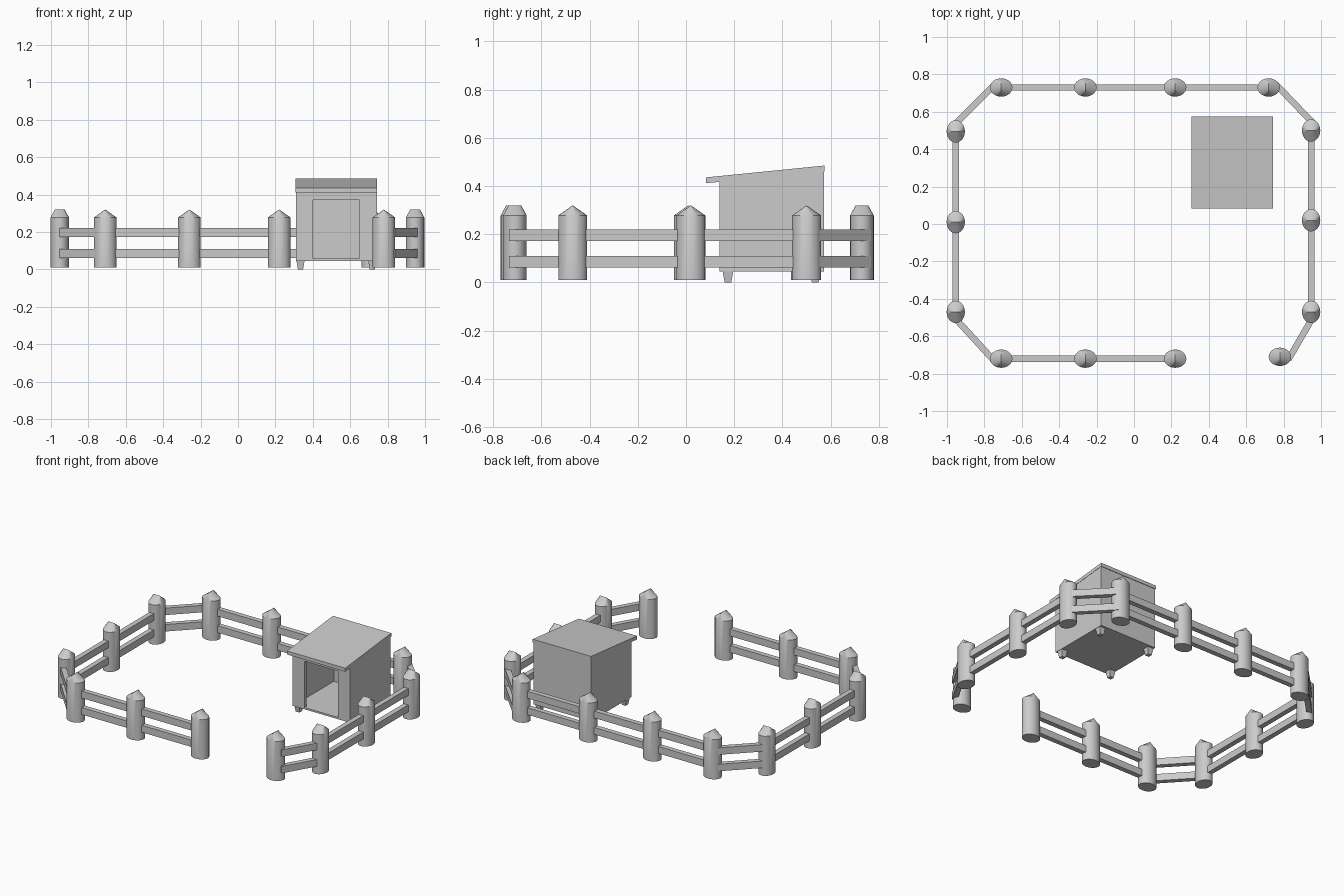
import bpy, bmesh, math
from mathutils import Vector

if "Cube" in bpy.data.objects:
    bpy.data.objects.remove(bpy.data.objects["Cube"])

grey = bpy.data.materials.new("plain grey")
grey.use_nodes = True
COLOUR = (0.6, 0.6, 0.6, 1)
grey.diffuse_color = COLOUR
grey.node_tree.nodes["Principled BSDF"].inputs["Base Color"].default_value = COLOUR


def finish(name, bm, smooth=False):
    bmesh.ops.recalc_face_normals(bm, faces=bm.faces)
    mesh = bpy.data.meshes.new(name)
    bm.to_mesh(mesh)
    bm.free()
    mesh.materials.append(grey)
    obj = bpy.data.objects.new(name, mesh)
    bpy.context.collection.objects.link(obj)
    if smooth:
        bpy.ops.object.select_all(action='DESELECT')
        obj.select_set(True)
        bpy.context.view_layer.objects.active = obj
        bpy.ops.object.shade_smooth_by_angle(angle=math.radians(30))
    return obj


def prism(name, points, offset):
    """Extrude a closed polygon by an offset vector."""
    bm = bmesh.new()
    face = bm.faces.new([bm.verts.new(p) for p in points])
    new = bmesh.ops.extrude_face_region(bm, geom=[face], use_keep_orig=True)
    moved = [g for g in new["geom"] if isinstance(g, bmesh.types.BMVert)]
    bmesh.ops.translate(bm, verts=moved, vec=offset)
    return finish(name, bm)


def post(name, x, y, turned):
    """Oval post whose pointed cap ends in a short ridge."""
    bm = bmesh.new()
    n = 24
    rings = []
    for rx, ry, z in ((.06, .049, .01), (.06, .049, .278), (0, .026, .32)):
        ring = []
        for i in range(n):
            a = math.tau * i / n
            u, v = rx * math.cos(a), ry * math.sin(a)
            if turned:
                u, v = -v, u
            ring.append(bm.verts.new((x + u, y + v, z)))
        rings.append(ring)
    for low, high in zip(rings, rings[1:]):
        for i in range(n):
            j = (i + 1) % n
            bm.faces.new((low[i], low[j], high[j], high[i]))
    bm.faces.new(rings[0])
    bmesh.ops.remove_doubles(bm, verts=bm.verts, dist=.0002)
    finish(name, bm, smooth=True)


def rails(name, a, b):
    """Upper and lower rail between two ground points."""
    a, b = Vector((*a, 0)), Vector((*b, 0))
    side = (b - a).normalized().cross(Vector((0, 0, 1))) * .017
    for level, z in (("lower", .062), ("upper", .173)):
        lift = Vector((0, 0, z))
        prism(f"{name}_{level}_rail",
              [p + lift for p in (a - side, a + side, b + side, b - side)], (0, 0, .047))


# Fence runs, listed around the yard starting at the gate
runs = {
    "front": ([(.22, -.72), (-.26, -.72), (-.71, -.72)], False),
    "right": ([(-.953, -.47), (-.953, .01), (-.953, .495)], True),
    "back": ([(-.71, .73), (-.26, .73), (.22, .73), (.72, .73)], False),
    "left": ([(.947, .5), (.947, .02), (.947, -.47)], True),
    "gate": ([(.78, -.71)], False),
}
for name, (spots, turned) in runs.items():
    for i, (x, y) in enumerate(spots):
        post(f"{name}_post_{i + 1}", x, y, turned)
    for i, (a, b) in enumerate(zip(spots, spots[1:])):
        rails(f"{name}_span_{i + 1}", a, b)

# Corner rails meet the outer ends of the posts
rails("front_right_corner", (-.74, -.74), (-.955, -.505))
rails("back_right_corner", (-.955, .535), (-.74, .75))
rails("back_left_corner", (.75, .755), (.957, .54))
rails("gate_corner", (.95, -.51), (.825, -.725))

# Shelter: a hollow hut with a lean-to roof
X0, X1, Y0, Y1, FLOOR, T = .31, .742, .138, .572, .045, .02


def under_roof(y):
    return .412 + (y - .085) * .1


for name, x in (("hut_right_wall", X0), ("hut_left_wall", X1 - T)):
    prism(name, [(x, Y0, FLOOR), (x, Y1, FLOOR),
                 (x, Y1, under_roof(Y1)), (x, Y0, under_roof(Y0))], (T, 0, 0))
prism("hut_floor", [(X0, Y0, FLOOR), (X1, Y0, FLOOR), (X1, Y1, FLOOR), (X0, Y1, FLOOR)],
      (0, 0, .012))
prism("hut_back_wall", [(X0, Y1, FLOOR), (X1, Y1, FLOOR),
                        (X1, Y1, under_roof(Y1)), (X0, Y1, under_roof(Y1))], (0, -T, 0))
top = under_roof(Y0)
prism("hut_front_wall", [(x, Y0, z) for x, z in (
    (X0, FLOOR), (.4, FLOOR), (.4, .37), (.65, .37), (.65, FLOOR),
    (X1, FLOOR), (X1, top), (X0, top))], (0, T, 0))
prism("hut_roof", [(X0 - .002, y, under_roof(y) + h) for y, h in (
    (.083, 0), (.575, 0), (.575, .024), (.083, .024))], (X1 - X0 + .004, 0, 0))

# Tapered feet
for side, x in (("right", X0 + .024), ("left", X1 - .024)):
    for end, y in (("front", Y0 + .036), ("back", Y1 - .036)):
        bm = bmesh.new()
        bmesh.ops.create_cube(bm, size=1)
        for v in bm.verts:
            half = .022 if v.co.z > 0 else .014
            v.co = (x + math.copysign(half, v.co.x), y + math.copysign(half, v.co.y),
                    FLOOR + .003 if v.co.z > 0 else 0)
        finish(f"hut_{end}_{side}_foot", bm)
